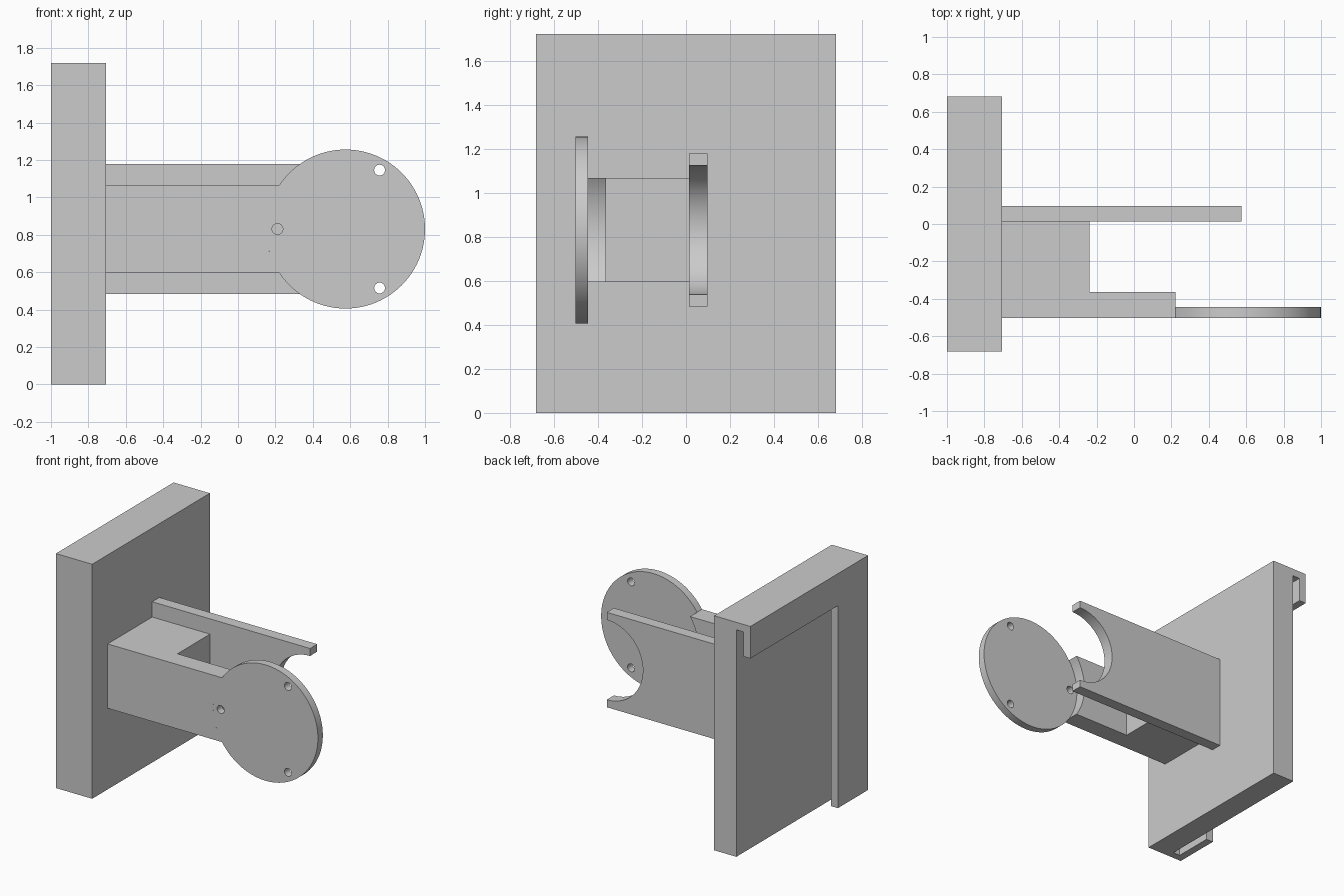
import bpy, bmesh, math

cube = bpy.data.objects.get("Cube")
if cube:
    bpy.data.objects.remove(cube, do_unlink=True)

grey = bpy.data.materials.new("light grey")
grey.use_nodes = True
colour = (0.6, 0.6, 0.6, 1)
grey.diffuse_color = colour
grey.node_tree.nodes["Principled BSDF"].inputs["Base Color"].default_value = colour

CX, CZ = 0.575, 0.831        # axis of the disc
R = 0.425                    # disc radius
WALL = -0.706                # front face of the base plate


def add_object(name, mesh):
    ob = bpy.data.objects.new(name, mesh)
    bpy.context.collection.objects.link(ob)
    mesh.materials.clear()
    mesh.materials.append(grey)
    return ob


def box(name, x, y, z):
    bm = bmesh.new()
    bmesh.ops.create_cube(bm, size=1)
    for v in bm.verts:
        v.co = [r[0] if c < 0 else r[1] for c, r in zip(v.co, (x, y, z))]
    mesh = bpy.data.meshes.new(name)
    bm.to_mesh(mesh)
    bm.free()
    return add_object(name, mesh)


def arc(cx, cz, r, start, end, n):
    """Points on an arc in the x-z plane, angles in radians."""
    step = (end - start) / n
    return [(cx + r * math.cos(start + i * step), cz + r * math.sin(start + i * step))
            for i in range(n + 1)]


def prism(name, outlines, y0, y1):
    """Extrude x-z outlines (first one outer, others holes) from y0 to y1."""
    curve = bpy.data.curves.new(name, 'CURVE')
    curve.dimensions = '2D'
    curve.fill_mode = 'BOTH'
    curve.extrude = (y1 - y0) / 2
    for pts in outlines:
        s = curve.splines.new('POLY')
        s.points.add(len(pts) - 1)
        for p, (x, z) in zip(s.points, pts):
            p.co = (x, z, 0, 1)
        s.use_cyclic_u = True
    temp = bpy.data.objects.new("temp", curve)
    mesh = bpy.data.meshes.new_from_object(temp)
    bpy.data.objects.remove(temp)
    bm = bmesh.new()
    bm.from_mesh(mesh)
    for v in bm.verts:
        v.co = (v.co.x, (y0 + y1) / 2 - v.co.z, v.co.y)
    bmesh.ops.remove_doubles(bm, verts=bm.verts, dist=1e-5)
    bmesh.ops.recalc_face_normals(bm, faces=bm.faces)
    bm.to_mesh(mesh)
    bm.free()
    ob = add_object(name, mesh)
    bpy.ops.object.select_all(action='DESELECT')
    ob.select_set(True)
    bpy.context.view_layer.objects.active = ob
    bpy.ops.object.shade_smooth_by_angle(angle=math.radians(30))
    return ob


# Base plate with a hooked channel along the top and one side of its back
plate = box("base_plate", (-1, WALL), (-0.682, 0.682), (0, 1.72))
cutters = [box("slot_cutter", (-0.943, -0.886), (-0.625, 0.8), (-0.1, 1.665)),
           box("recess_cutter", (-1.1, -0.92), (-0.332, 0.8), (-0.1, 1.485))]
for c in cutters:
    mod = plate.modifiers.new(c.name, 'BOOLEAN')
    mod.operation = 'DIFFERENCE'
    mod.solver = 'EXACT'
    mod.object = c
bpy.context.view_layer.update()
plate.data = bpy.data.meshes.new_from_object(
    plate.evaluated_get(bpy.context.evaluated_depsgraph_get()))
plate.modifiers.clear()
for c in cutters:
    bpy.data.objects.remove(c, do_unlink=True)

# Spacer block between the two arms
HALF = 0.236
box("spacer_block", (WALL, -0.237), (-0.363, 0.014), (CZ - HALF, CZ + HALF))

# Front arm, its end hollowed to fit the disc
a = math.asin(HALF / R)
prism("front_arm", [[(WALL, CZ + HALF), (WALL, CZ - HALF)]
                    + arc(CX, CZ, R, math.pi + a, math.pi - a, 24)], -0.502, -0.363)

# Disc with three small holes
holes = []
for k in range(3):
    t = math.pi + k * math.tau / 3
    holes.append(arc(CX + 0.364 * math.cos(t), CZ + 0.364 * math.sin(t),
                     0.029, 0, math.tau, 24)[:-1])
prism("disc", [arc(CX, CZ, R, 0, math.tau, 96)[:-1]] + holes, -0.502, -0.445)

# Rear arm ending in a half-round fork
TALL = 0.348
prism("rear_arm", [[(CX, CZ + TALL), (WALL, CZ + TALL), (WALL, CZ - TALL), (CX, CZ - TALL)]
                   + arc(CX, CZ, 0.293, 1.5 * math.pi, 0.5 * math.pi, 48)], 0.014, 0.097)
